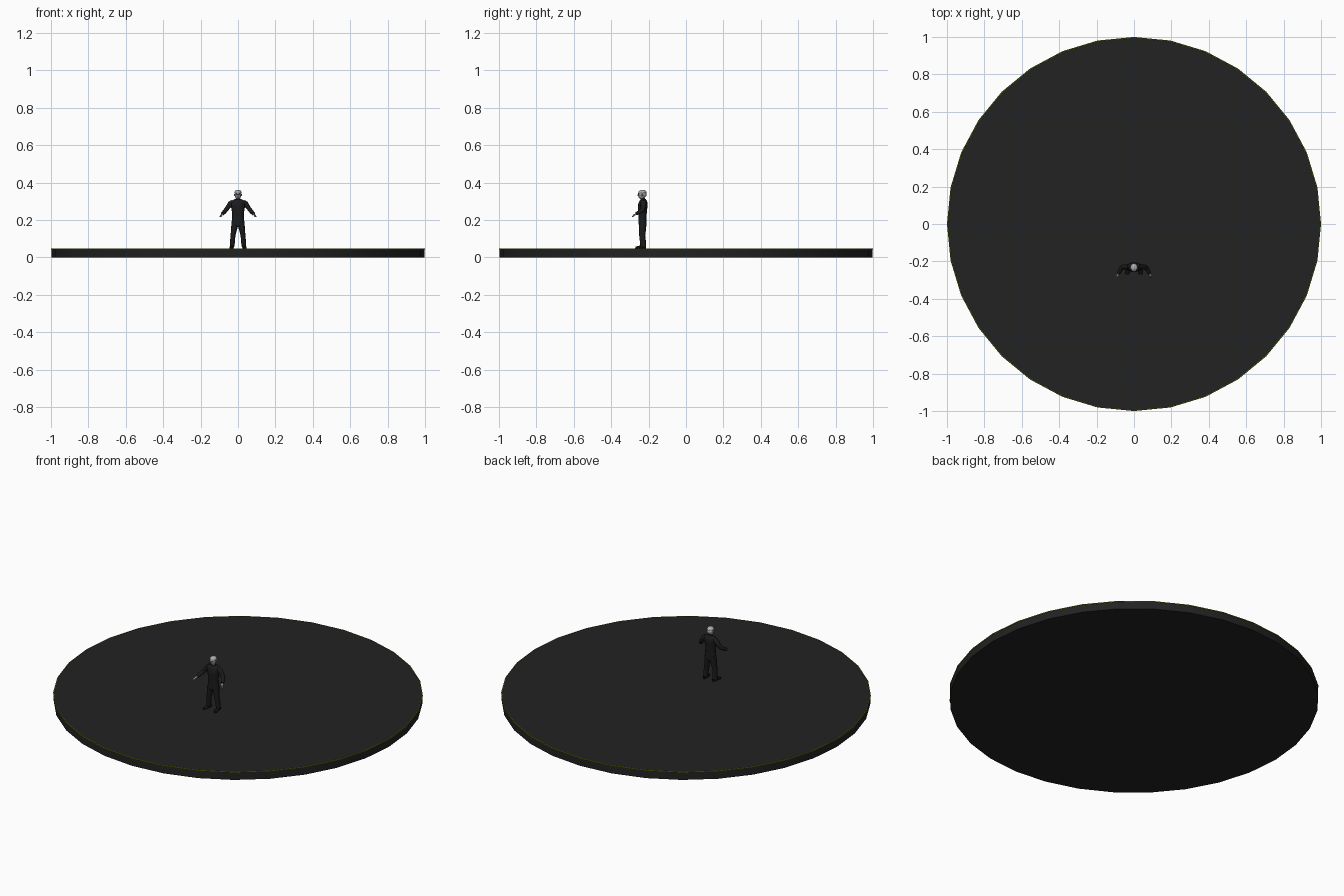
import bpy, bmesh, math
from mathutils import Vector

cube = bpy.data.objects.get("Cube")
if cube:
    bpy.data.objects.remove(cube, do_unlink=True)


def material(name, r, g, b):
    m = bpy.data.materials.new(name)
    m.use_nodes = True
    m.diffuse_color = (r, g, b, 1)
    m.node_tree.nodes["Principled BSDF"].inputs["Base Color"].default_value = (r, g, b, 1)
    return m


STONE = material("charcoal floor", .016, .016, .016)
GREEN = material("green trim", .10, .20, .002)
CLOTH = material("black cloth", .011, .011, .012)
LEATHER = material("black leather", .006, .006, .006)
SKIN = material("pale grey skin", .30, .30, .30)
HAIR = material("light grey hair", .42, .42, .42)

FLOOR = .048
BODY_Y = -.232


def finish(obj, name, mat, angle=40):
    obj.name = name
    obj.data.materials.append(mat)
    bpy.ops.object.select_all(action='DESELECT')
    obj.select_set(True)
    bpy.context.view_layer.objects.active = obj
    bpy.ops.object.shade_smooth_by_angle(angle=math.radians(angle))
    return obj


def loft(name, mat, rings, sides=12, side_axis=(1, 0, 0)):
    """Capped tube through rings of (x, y, z, half width, half depth)."""
    bm = bmesh.new()
    centres = [Vector(r[:3]) for r in rings]
    loops = []
    for i, r in enumerate(rings):
        along = centres[min(i + 1, len(rings) - 1)] - centres[max(i - 1, 0)]
        depth = along.cross(Vector(side_axis)).normalized()
        width = depth.cross(along).normalized()
        loop = []
        for k in range(sides):
            a = math.tau * k / sides
            loop.append(bm.verts.new(centres[i] + width * r[3] * math.cos(a)
                                     + depth * r[4] * math.sin(a)))
        loops.append(loop)
    for lo, hi in zip(loops, loops[1:]):
        for k in range(sides):
            n = (k + 1) % sides
            bm.faces.new((lo[k], lo[n], hi[n], hi[k]))
    bm.faces.new(loops[0][::-1])
    bm.faces.new(loops[-1])
    bmesh.ops.recalc_face_normals(bm, faces=bm.faces)
    mesh = bpy.data.meshes.new(name)
    bm.to_mesh(mesh)
    bm.free()
    obj = bpy.data.objects.new(name, mesh)
    bpy.context.collection.objects.link(obj)
    return finish(obj, name, mat, 60)


def ball(name, mat, loc, size):
    bpy.ops.mesh.primitive_uv_sphere_add(segments=16, ring_count=10, location=loc)
    obj = bpy.context.object
    obj.scale = size
    return finish(obj, name, mat, 60)


# Round base with a thin trim around its upper edge
bpy.ops.mesh.primitive_cylinder_add(vertices=32, radius=.997, depth=FLOOR,
                                    location=(0, 0, FLOOR / 2))
finish(bpy.context.object, "round_base", STONE)
bpy.ops.mesh.primitive_torus_add(major_segments=32, minor_segments=6, major_radius=.997,
                                 minor_radius=.003, location=(0, 0, FLOOR - .002))
finish(bpy.context.object, "base_trim", GREEN)

# Jacket, hips and neck
Y = BODY_Y
loft("jacket", CLOTH, [
    (0, Y, .182, .034, .022), (0, Y, .205, .033, .022), (0, Y, .235, .031, .022),
    (0, Y, .265, .036, .025), (0, Y + .002, .288, .041, .025),
    (0, Y + .004, .303, .036, .020), (0, Y + .003, .312, .016, .013)], 16)
loft("hips", CLOTH, [(0, Y, .165, .022, .019), (0, Y, .178, .031, .021),
                     (0, Y, .195, .031, .020)], 16)
loft("neck", SKIN, [(0, Y, .305, .010, .010), (0, Y - .002, .322, .009, .010)])
loft("collar", CLOTH, [(0, Y + .002, .307, .015, .014), (0, Y, .316, .012, .012)])

# Head
loft("head", SKIN, [
    (0, Y - .009, .312, .007, .007), (0, Y - .007, .317, .012, .013),
    (0, Y - .004, .327, .016, .019), (0, Y - .003, .340, .018, .021),
    (0, Y - .002, .350, .016, .019), (0, Y - .001, .357, .009, .011)], 16)
ball("hair_top", HAIR, (0, Y, .349), (.019, .021, .013))
ball("hair_back", HAIR, (0, Y + .006, .338), (.0185, .016, .016))
ball("nose", SKIN, (0, Y - .024, .333), (.003, .004, .005))
ball("mouth", LEATHER, (0, Y - .020, .322), (.006, .003, .0015))

for side, s in (("left", 1), ("right", -1)):
    # Face details
    ball(side + "_ear", SKIN, (s * .018, Y - .002, .334), (.003, .004, .006))
    ball(side + "_eye", LEATHER, (s * .007, Y - .021, .339), (.0045, .003, .0025))

    # Sleeve, bent forward at the elbow
    loft(side + "_sleeve", CLOTH, [
        (s * .027, Y + .004, .298, .013, .013), (s * .040, Y + .004, .287, .015, .015),
        (s * .055, Y + .003, .267, .012, .013), (s * .066, Y - .002, .252, .011, .012),
        (s * .074, Y - .016, .243, .011, .011), (s * .083, Y - .034, .234, .009, .009)],
        12, (0, 0, 1))
    # Hand with four fingers and a thumb
    wrist = Vector((s * .082, Y - .032, .234))
    ahead = Vector((s * .4, -.75, -.45)).normalized()
    across = Vector((s * .85, .5, -.1)).normalized()
    palm, knuckle = wrist + ahead * .010, wrist + ahead * .017
    loft(side + "_palm", SKIN, [(*wrist, .005, .004), (*palm, .008, .004),
                                (*knuckle, .007, .003)], 10, across)
    for k in range(4):
        root = knuckle + across * (k - 1.5) * .0036
        tip = root + ahead * .012 + Vector((0, 0, -.003))
        loft(f"{side}_finger_{k + 1}", SKIN, [(*root, .0018, .0018),
                                              (*tip, .0013, .0013)], 6, across)
    thumb = palm - across * .006
    tip = thumb + ahead * .008 - across * .006
    loft(side + "_thumb", SKIN, [(*thumb, .0025, .0025), (*tip, .0016, .0016)], 6, (0, 0, 1))

    # Trouser leg
    loft(side + "_trouser_leg", CLOTH, [
        (s * .017, Y, .190, .017, .020), (s * .018, Y, .170, .018, .020),
        (s * .023, Y - .001, .140, .015, .018), (s * .027, Y - .002, .115, .013, .016),
        (s * .029, Y + .001, .090, .013, .016), (s * .031, Y + .003, .060, .012, .015)])

    # Shoe with a flat sole
    loft(side + "_shoe", LEATHER, [
        (s * .030, Y + .018, FLOOR + .008, .008, .007), (s * .031, Y + .008, FLOOR + .010, .011, .009),
        (s * .033, Y - .012, FLOOR + .008, .011, .008), (s * .036, Y - .030, FLOOR + .006, .011, .006),
        (s * .037, Y - .038, FLOOR + .005, .006, .004)])
    loft(side + "_sole", LEATHER, [
        (s * .030, Y + .019, FLOOR + .002, .007, .002), (s * .032, Y - .008, FLOOR + .002, .010, .002),
        (s * .036, Y - .030, FLOOR + .002, .011, .002), (s * .037, Y - .039, FLOOR + .002, .006, .002)])
